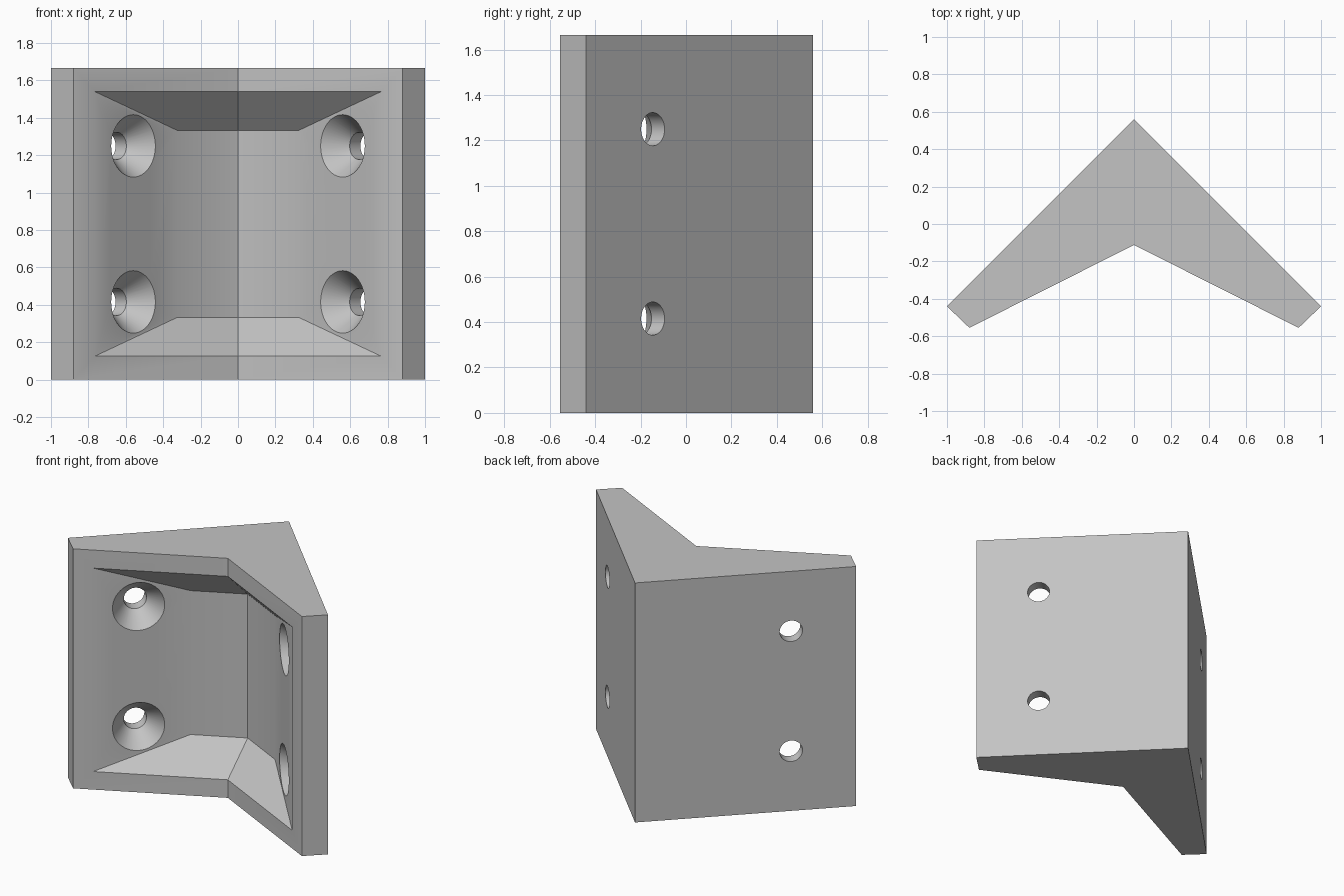
import bpy
import bmesh
import math
from mathutils import Vector, Matrix

cube = bpy.data.objects.get("Cube")
if cube:
    bpy.data.objects.remove(cube, do_unlink=True)

HEIGHT = 1.665
MID = HEIGHT / 2

grey = bpy.data.materials.new("light grey")
grey.use_nodes = True
colour = (0.55, 0.55, 0.55, 1)
grey.diffuse_color = colour
grey.node_tree.nodes["Principled BSDF"].inputs["Base Color"].default_value = colour


def make_object(name, bm):
    bmesh.ops.remove_doubles(bm, verts=bm.verts, dist=0.0005)
    bmesh.ops.recalc_face_normals(bm, faces=bm.faces)
    mesh = bpy.data.meshes.new(name)
    bm.to_mesh(mesh)
    bm.free()
    mesh.materials.append(grey)
    obj = bpy.data.objects.new(name, mesh)
    bpy.context.collection.objects.link(obj)
    return obj


# Plan outline of the left half: back corner, wing end, inner corner
back, tip, lip, inner = (0, 0.56), (1, -0.44), (0.88, -0.555), (0, -0.112)
slope = (lip[1] - inner[1]) / lip[0]
# Pocket: rim on the sloping front, floor made of a wing wall and a corner wall
rim_x, floor_x, rim_h, floor_h = 0.765, 0.325, 0.707, 0.5
rim = (rim_x, inner[1] + slope * rim_x)
bend = (floor_x, rim[1] + rim_x - floor_x)
floor = (0, bend[1] - slope * floor_x)


def at(p, h):
    return (p[0], p[1], MID + h)


# Bracket body, one half mirrored across the centre
bm = bmesh.new()


def face(*points):
    bm.faces.new([bm.verts.new(p) for p in points])


def wall(a, b, ha, hb):
    face(at(a, -ha), at(b, -hb), at(b, hb), at(a, ha))


wall(back, tip, MID, MID)
wall(tip, lip, MID, MID)
wall(rim, bend, rim_h, floor_h)
wall(bend, floor, floor_h, floor_h)
face(at(inner, -MID), at(lip, -MID), at(lip, MID), at(inner, MID),
     at(inner, rim_h), at(rim, rim_h), at(rim, -rim_h), at(inner, -rim_h))
for s in (-1, 1):
    face(*[at(p, s * MID) for p in (back, tip, lip, inner)])
    face(at(inner, s * rim_h), at(rim, s * rim_h),
         at(bend, s * floor_h), at(floor, s * floor_h))

half = bm.verts[:] + bm.edges[:] + bm.faces[:]
copy = bmesh.ops.duplicate(bm, geom=half)["geom"]
for v in copy:
    if isinstance(v, bmesh.types.BMVert):
        v.co.x = -v.co.x
bracket = make_object("corner_bracket", bm)

# Countersunk screw holes, square to each outer wall
profile = ((-0.02, 0.182), (0.125, 0.073), (0.27, 0.073))
SIDES = 48
bm = bmesh.new()
for side in (-1, 1):
    for h in (-0.417, 0.417):
        axis = Vector((side, 1, 0)).normalized()
        turn = axis.to_track_quat('Z', 'Y').to_matrix().to_4x4()
        place = Matrix.Translation((side * 0.56, -0.292, MID + h)) @ turn
        rings = []
        for t, r in profile:
            angles = [math.tau * i / SIDES for i in range(SIDES)]
            rings.append([bm.verts.new(place @ Vector((r * math.cos(a), r * math.sin(a), t)))
                          for a in angles])
        for low, high in zip(rings, rings[1:]):
            for i in range(SIDES):
                j = (i + 1) % SIDES
                bm.faces.new((low[i], low[j], high[j], high[i]))
        bm.faces.new(rings[0][::-1])
        bm.faces.new(rings[-1])
cutter = make_object("screw_hole_cutter", bm)
cutter.hide_render = True

# Cut the holes, then drop the cutter
bpy.ops.object.select_all(action='DESELECT')
bracket.select_set(True)
bpy.context.view_layer.objects.active = bracket
cut = bracket.modifiers.new("screw_holes", 'BOOLEAN')
cut.operation = 'DIFFERENCE'
cut.solver = 'EXACT'
cut.object = cutter
bpy.ops.object.modifier_apply(modifier=cut.name)
bpy.data.objects.remove(cutter, do_unlink=True)
bpy.ops.object.shade_smooth_by_angle(angle=math.radians(25))
